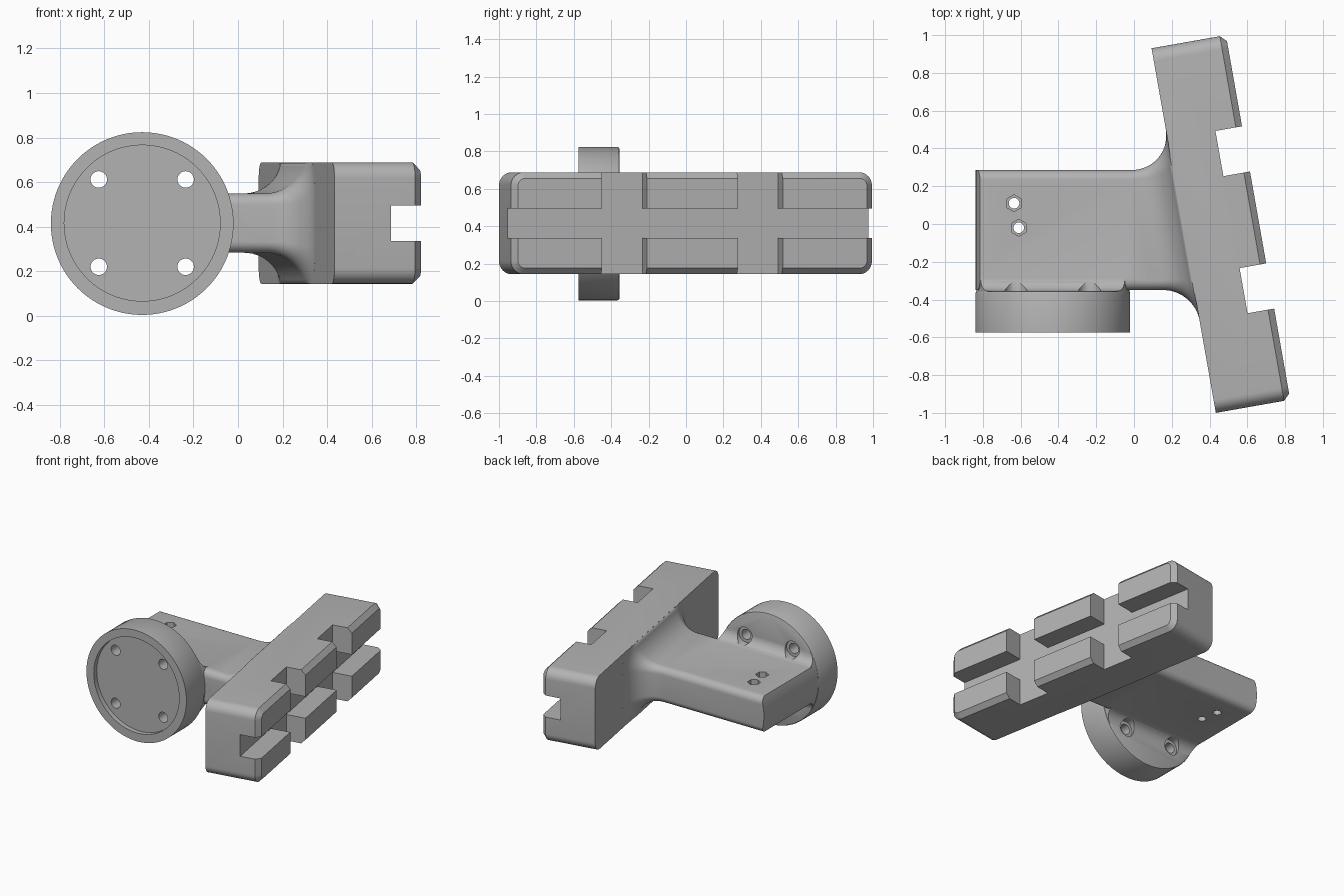
import bpy, bmesh, math
from math import sin, cos, tan, pi, sqrt, radians
from mathutils import Matrix, Vector

if "Cube" in bpy.data.objects:
    bpy.data.objects.remove(bpy.data.objects["Cube"])

grey = bpy.data.materials.new("mid grey")
grey.use_nodes = True
COLOUR = (0.45, 0.45, 0.45, 1)
grey.diffuse_color = COLOUR
grey.node_tree.nodes["Principled BSDF"].inputs["Base Color"].default_value = COLOUR

TILT = radians(10)          # turn of the head block
ZC = 0.416                  # common centre height
DX, DR = -0.43, 0.41        # disc centre and radius


def finish(bm, name):
    bmesh.ops.recalc_face_normals(bm, faces=bm.faces)
    me = bpy.data.meshes.new(name)
    bm.to_mesh(me)
    bm.free()
    me.materials.append(grey)
    ob = bpy.data.objects.new(name, me)
    bpy.context.collection.objects.link(ob)
    return ob


def activate(ob):
    bpy.ops.object.select_all(action='DESELECT')
    ob.select_set(True)
    bpy.context.view_layer.objects.active = ob


def boolean(ob, other, op='DIFFERENCE'):
    activate(ob)
    mod = ob.modifiers.new("cut", 'BOOLEAN')
    mod.operation, mod.object, mod.solver = op, other, 'EXACT'
    bpy.ops.object.modifier_apply(modifier=mod.name)
    bpy.data.objects.remove(other)


def box(lo, hi, name="box"):
    bm = bmesh.new()
    lo, hi = Vector(lo), Vector(hi)
    mat = Matrix.Translation((lo + hi) / 2) @ Matrix.Diagonal((*(hi - lo), 1))
    bmesh.ops.create_cube(bm, size=1, matrix=mat)
    return finish(bm, name)


def cylinder(a, b, r, segs=48, name="cylinder"):
    a, b = Vector(a), Vector(b)
    bm = bmesh.new()
    rot = (b - a).to_track_quat('Z', 'Y').to_matrix().to_4x4()
    bmesh.ops.create_cone(bm, cap_ends=True, segments=segs, radius1=r, radius2=r,
                          depth=(b - a).length, matrix=Matrix.Translation((a + b) / 2) @ rot)
    return finish(bm, name)


def loft(rings, name):
    bm = bmesh.new()
    rows = [[bm.verts.new(p) for p in ring] for ring in rings]
    n = len(rows[0])
    for r0, r1 in zip(rows, rows[1:]):
        for i in range(n):
            bm.faces.new((r0[i], r0[(i + 1) % n], r1[(i + 1) % n], r1[i]))
    bm.faces.new(rows[0])
    bm.faces.new(rows[-1])
    return finish(bm, name)


def rounded_rect(y0, y1, h, r, segs=8):
    pts = []
    corners = ((y1 - r, h - r, 0), (y0 + r, h - r, 1), (y0 + r, r - h, 2), (y1 - r, r - h, 3))
    for cy, cz, q in corners:
        for i in range(segs + 1):
            a = (q + i / segs) * pi / 2
            pts.append((cy + r * cos(a), cz + r * sin(a)))
    return pts


# Head block: rounded corners, chamfered outer rim, crossing slots
W, L, H = 0.40, 1.96, 0.545
bm = bmesh.new()
bmesh.ops.create_cube(bm, size=1, matrix=Matrix.Diagonal((W, L, H, 1)))
long_edges = [e for e in bm.edges if abs(e.verts[0].co.x - e.verts[1].co.x) > 0.1]
bmesh.ops.bevel(bm, geom=long_edges, offset=0.07, segments=8, profile=0.5, affect='EDGES')
rim = [e for e in bm.edges if all(v.co.x > W / 2 - 1e-4 for v in e.verts)]
bmesh.ops.bevel(bm, geom=rim, offset=0.033, segments=1, profile=0.5, affect='EDGES')
head = finish(bm, "head_block")
FLOOR = 0.057
boolean(head, box((FLOOR, -1.2, -0.08), (0.4, 1.2, 0.08)))
for s in (-1, 1):
    y0, y1 = sorted((s * 0.247, s * 0.49))
    boolean(head, box((FLOOR, y0, -0.5), (0.4, y1, 0.5)))
head.data.transform(Matrix.Translation((0.46, 0, ZC)) @ Matrix.Rotation(TILT, 4, 'Z'))


# Arm: rounded bar that flares into the back of the tilted head
def flare(d, t):
    d = max(d, 0)
    return 0 if d >= t else t - sqrt(t * t - (t - d) ** 2)


def arm_ring(d):
    fz = flare(d, 0.19)
    pts = rounded_rect(-0.35 - flare(d, 0.159) * cos(TILT),
                       0.285 + flare(d, 0.226) * cos(TILT), 0.133 + fz, 0.05 + fz * 0.8)
    return [(0.263 - tan(TILT) * (y + 0.035) - d, y,
             ZC + max(-0.2715, min(0.2715, z))) for y, z in pts]


start = [(-0.95, y, ZC + z) for y, z in rounded_rect(-0.35, 0.285, 0.133, 0.05)]
steps = [0.226 * (1 - sin(i * pi / 36)) for i in range(19)]
arm = loft([start] + [arm_ring(d) for d in steps] + [arm_ring(-0.02)], "arm_and_disc")

# Round the free end of the arm to follow the disc
outline = [(1.0, -0.42), (1.0, 0.42)]
outline += [(DX + 0.408 * cos(a), 0.408 * sin(a))
            for a in (pi / 2 + i * pi / 48 for i in range(49))]
boolean(arm, loft([[(x, y, ZC + z) for x, z in outline] for y in (-1, 1)], "envelope"), 'INTERSECT')

# Concave blend between the arm and the disc back
R = 0.08
curve = [(-0.38, R)]
curve += [(-0.355 + R * (1 - cos(a)), R * (1 - sin(a)) - 0.001)
          for a in (i * pi / 20 for i in range(11))]
profile = [(y, 0.133 + g) for y, g in curve]
profile += [(y, -z) for y, z in reversed(profile)]
blend = loft([[(x, y, ZC + z) for y, z in profile] for x in (-0.95, 0.1)], "blend")
boolean(blend, cylinder((DX, -1, ZC), (DX, 1, ZC), 0.405, 96), 'INTERSECT')
boolean(arm, blend, 'UNION')

# Disc with softened back edge and recessed front face
radii = [(-0.575, DR), (-0.367, DR), (-0.3585, DR - 0.0035), (-0.355, DR - 0.012)]
disc = loft([[(DX + r * cos(i * pi / 48), y, ZC - 0.002 + r * sin(i * pi / 48))
              for i in range(96)] for y, r in radii], "disc")
boolean(disc, cylinder((DX, -0.7, ZC), (DX, -0.54, ZC), 0.35, 96))
boolean(arm, disc, 'UNION')

# Four screw holes with counterbores behind
for sx in (-1, 1):
    for sz in (-1, 1):
        x, z = DX + sx * 0.195, ZC + sz * 0.196
        boolean(arm, cylinder((x, -0.7, z), (x, -0.3, z), 0.037, 32))
        boolean(arm, cylinder((x, -0.37, z), (x, -0.1, z), 0.059, 32))

# Two vertical pin holes with hexagonal nut pockets on top
for x, y in ((-0.635, 0.11), (-0.61, -0.02)):
    boolean(arm, cylinder((x, y, 0.1), (x, y, 0.8), 0.028, 24))
    boolean(arm, cylinder((x, y, 0.49), (x, y, 0.8), 0.045, 6))

for ob in (head, arm):
    activate(ob)
    bpy.ops.object.shade_smooth_by_angle(angle=radians(30))
